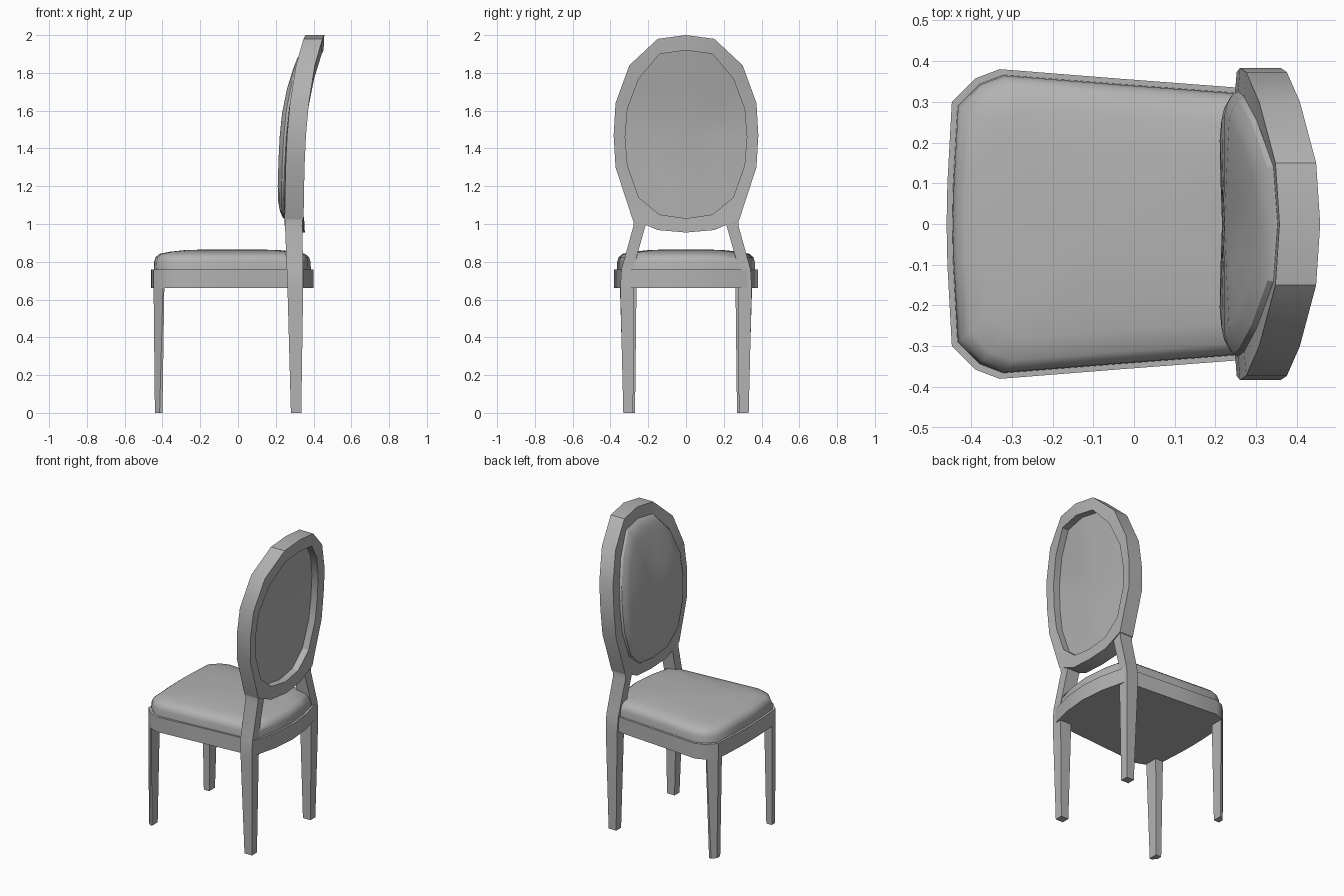
import bpy, bmesh, math

if "Cube" in bpy.data.objects:
    bpy.data.objects.remove(bpy.data.objects["Cube"])

# Plain dark grey for every part
grey = bpy.data.materials.new("grey")
grey.diffuse_color = (.45, .45, .45, 1)
grey.use_nodes = True
grey.node_tree.nodes["Principled BSDF"].inputs["Base Color"].default_value = grey.diffuse_color


def loft(name, rings, ring_closed=False, start=None, end=None, smooth=30):
    """Skin a stack of equal-length point loops; cap with a fan or an n-gon."""
    bm = bmesh.new()
    loops = [[bm.verts.new(p) for p in r] for r in rings]
    n = len(loops[0])
    pairs = list(zip(loops, loops[1:]))
    if ring_closed:
        pairs.append((loops[-1], loops[0]))
    for a, b in pairs:
        for i in range(n):
            j = (i + 1) % n
            bm.faces.new((a[i], a[j], b[j], b[i]))
    if not ring_closed:
        for loop, centre in ((loops[0], start), (loops[-1], end)):
            if centre is None:
                bm.faces.new(loop)
            else:
                c = bm.verts.new(centre)
                for i in range(n):
                    bm.faces.new((loop[i], loop[(i + 1) % n], c))
    bmesh.ops.recalc_face_normals(bm, faces=bm.faces)
    me = bpy.data.meshes.new(name)
    bm.to_mesh(me)
    bm.free()
    me.materials.append(grey)
    ob = bpy.data.objects.new(name, me)
    bpy.context.collection.objects.link(ob)
    bpy.ops.object.select_all(action='DESELECT')
    ob.select_set(True)
    bpy.context.view_layer.objects.active = ob
    bpy.ops.object.shade_smooth_by_angle(angle=math.radians(smooth))
    return ob


def mirrored(half):
    """Close a half outline whose first and last points lie on y = 0."""
    return half + [(p[0], -p[1], *p[2:]) for p in reversed(half[1:-1])]


# Seat outline, bowed at the front and back
seat = mirrored([(-.46, 0), (-.458, .1), (-.447, .30), (-.39, .357), (-.33, .38),
                 (-.04, .357), (.25, .335), (.345, .325), (.385, .16), (.40, 0)])


def inset(outline, d, z):
    """Shrink the seat outline by about d on every side."""
    sx, sy = 1 - d / .43, 1 - d / .38
    return [((x + .03) * sx - .03, y * sy, z) for x, y in outline]


loft("seat_apron", [inset(seat, 0, .66), inset(seat, 0, .76)])
loft("seat_cushion",
     [inset(seat, d, z) for d, z in
      ((.014, .755), (.016, .80), (.024, .825), (.045, .842), (.10, .853), (.19, .863))],
     end=(-.03, 0, .866), smooth=50)


# Legs: the back ones run on as posts up to the oval frame
def section(x0, x1, y0, y1, z, s):
    return [(x0, s * y0, z), (x1, s * y0, z), (x1, s * y1, z), (x0, s * y1, z)]


for side, s in (("left", 1), ("right", -1)):
    front = []
    for z, x0, x1, y0, y1, c in ((0, -.44, -.40, .27, .33, .025),
                                 (.67, -.447, -.39, .262, .35, .05)):
        front.append([(x0, s * y0, z), (x1, s * y0, z), (x1, s * y1, z),
                      (x0 + c, s * y1, z), (x0, s * (y1 - c), z)])
    loft(f"front_leg_{side}", front)
    loft(f"back_leg_post_{side}",
         [section(.28, .335, .28, .332, 0, s),
          section(.262, .345, .275, .348, .66, s),
          section(.258, .345, .28, .342, .76, s),
          section(.249, .340, .215, .278, .99, s),
          section(.249, .343, .215, .280, 1.03, s)])

# Oval back frame: outer and inner half outlines (y, z) with the back surface's x
outer = [(0, 2.0), (.15, 1.98), (.30, 1.84), (.373, 1.64), (.383, 1.47),
         (.373, 1.30), (.283, 1.025), (.15, .968), (0, .955)]
inner = [(0, 1.92), (.14, 1.90), (.25, 1.77), (.31, 1.61), (.322, 1.46),
         (.31, 1.31), (.25, 1.14), (.14, 1.05), (0, 1.03)]
back_x = [.457, .447, .407, .375, .36, .352, .347, .349, .354]


def oval(outline, dx, scale=1.0):
    """Ring of an oval, scaled about the middle of the curved back surface."""
    cx, cz = .36, 1.47
    return mirrored([(cx + (x - cx) * scale + dx, y * scale, cz + (z - cz) * scale)
                     for x, (y, z) in zip(back_x, outline)])


loft("oval_back_frame", [oval(outer, 0), oval(outer, -.10),
                         oval(inner, -.105), oval(inner, -.004)], ring_closed=True)

# Padded back: recessed rear panel and pillowed front
loft("back_cushion",
     [oval(inner, -.047, .6), oval(inner, -.05, 1.0), oval(inner, -.105, 1.01),
      oval(inner, -.118, .99), oval(inner, -.131, .92), oval(inner, -.139, .82),
      oval(inner, -.139, .45)],
     start=(.315, 0, 1.47), end=(.222, 0, 1.47), smooth=30)
